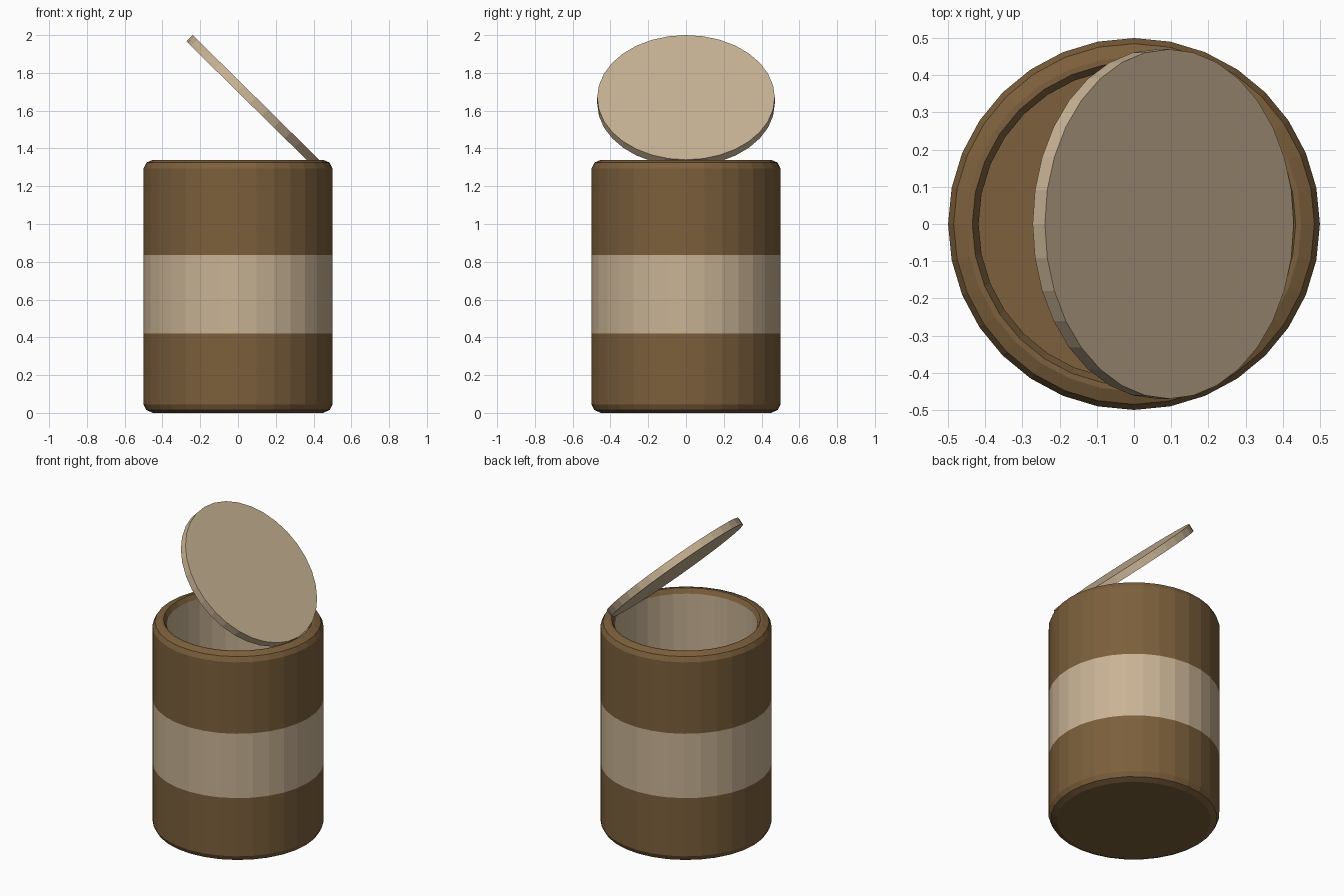
import bpy, bmesh, math
from mathutils import Matrix, Vector

if "Cube" in bpy.data.objects:
    bpy.data.objects.remove(bpy.data.objects["Cube"])

SIDES = 32

def material(name, rgb):
    m = bpy.data.materials.new(name)
    m.diffuse_color = (*rgb, 1)
    m.use_nodes = True
    m.node_tree.nodes["Principled BSDF"].inputs["Base Color"].default_value = m.diffuse_color
    return m

brown = material("brown", (0.20, 0.115, 0.045))
beige = material("beige", (0.58, 0.45, 0.30))

def lathe(name, profile, mats):
    """Spin (radius, z, material index) points round z; radius 0 closes an end.
    The index on each point colours the strip that follows it."""
    bm = bmesh.new()
    rings = []
    for r, z, _ in profile:
        n = SIDES if r > 0 else 1
        rings.append([bm.verts.new((r * math.cos(2 * math.pi * i / SIDES),
                                    r * math.sin(2 * math.pi * i / SIDES), z)) for i in range(n)])
    for a, b, p in zip(rings, rings[1:], profile):
        if len(a) == 1 or len(b) == 1:
            faces = [bm.faces.new(b if len(a) == 1 else a)]
        else:
            faces = [bm.faces.new((a[i], a[(i + 1) % SIDES], b[(i + 1) % SIDES], b[i]))
                     for i in range(SIDES)]
        for f in faces:
            f.material_index = p[2]
    for v in [v for v in bm.verts if not v.link_faces]:
        bm.verts.remove(v)
    bmesh.ops.recalc_face_normals(bm, faces=bm.faces)
    me = bpy.data.meshes.new(name)
    bm.to_mesh(me)
    bm.free()
    for m in mats:
        me.materials.append(m)
    ob = bpy.data.objects.new(name, me)
    bpy.context.collection.objects.link(ob)
    return ob

# Hollow can: rounded base, pale band, rounded rim, pale inner wall, brown floor
lathe("can_body", [
    (0, 0, 0), (0.45, 0, 0), (0.485, 0.015, 0), (0.5, 0.045, 0),
    (0.5, 0.42, 1), (0.5, 0.835, 0),
    (0.5, 1.295, 0), (0.485, 1.325, 0), (0.45, 1.34, 0),
    (0.435, 1.34, 0), (0.418, 1.31, 1),
    (0.418, 0.07, 0), (0, 0.07, 0)], [brown, beige])

# Thin lid, tipped open about the rim on the +x side
lid = lathe("lid", [(0, -0.047, 0), (0.47, -0.047, 0), (0.47, 0, 0), (0, 0, 0)], [beige])
lid.matrix_world = Matrix.Translation(Vector((0.095, 0, 1.67))) @ Matrix.Rotation(math.radians(44.6), 4, 'Y')
